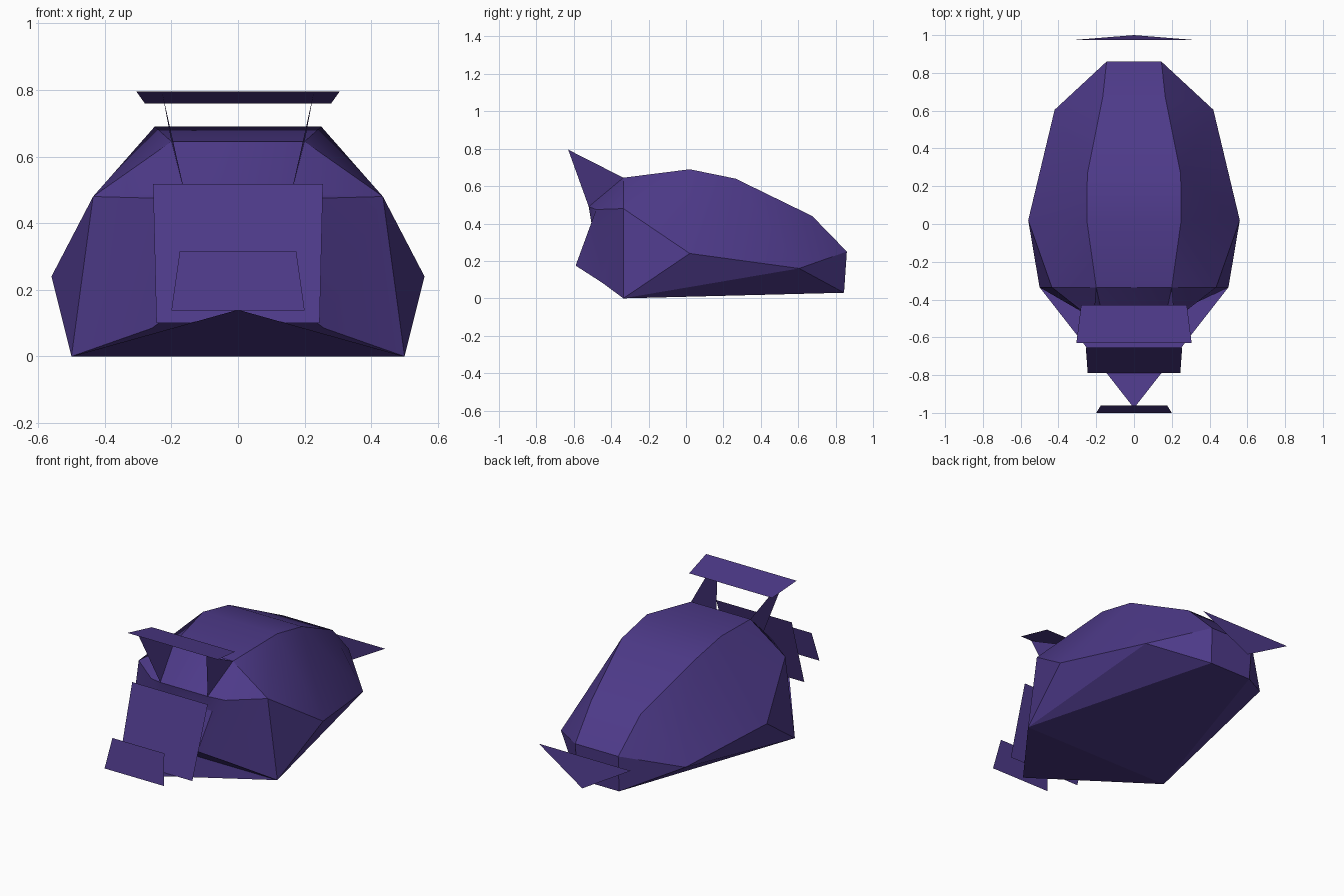
import bpy, bmesh, math

cube = bpy.data.objects.get("Cube")
if cube:
    bpy.data.objects.remove(cube, do_unlink=True)

purple = bpy.data.materials.new("deep_purple")
purple.use_nodes = True
color = (0.075, 0.042, 0.25, 1)
purple.diffuse_color = color
purple.node_tree.nodes["Principled BSDF"].inputs["Base Color"].default_value = color


def finish(name, bm, recalc=False):
    if recalc:
        bmesh.ops.recalc_face_normals(bm, faces=bm.faces)
    mesh = bpy.data.meshes.new(name)
    bm.to_mesh(mesh)
    bm.free()
    mesh.materials.append(purple)
    obj = bpy.data.objects.new(name, mesh)
    bpy.context.collection.objects.link(obj)
    return obj


def sheet(name, points):
    """A single flat panel."""
    bm = bmesh.new()
    bm.faces.new([bm.verts.new(p) for p in points])
    return finish(name, bm)


def wide_sheet(name, low, high):
    """Symmetric panel from two (half width, y, z) edges; zero width is a tip."""
    pts = [(-low[0], *low[1:]), low, high, (-high[0], *high[1:])]
    return sheet(name, list(dict.fromkeys(pts)))


# Corners of the left half of the shell
corners = {
    # roof rail, front to back
    "roof0": (0.20, -0.335, 0.645), "roof1": (0.25, 0.02, 0.69),
    "roof2": (0.247, 0.265, 0.64), "roof3": (0.165, 0.675, 0.44),
    "roof4": (0.145, 0.86, 0.25),
    # side ridge and floor
    "side0": (0.435, -0.335, 0.48), "side1": (0.56, 0.02, 0.24),
    "side2": (0.42, 0.605, 0.16),
    "floor0": (0.50, -0.335, 0.0), "floor1": (0.14, 0.845, 0.03),
    # front face and nose
    "brow": (0.16, -0.52, 0.49), "cheek0": (0.25, -0.48, 0.475),
    "cheek1": (0.258, -0.45, 0.085),
    "nose0": (0.18, -0.505, 0.40), "nose1": (0.14, -0.59, 0.175),
}
# Faces repeated on both sides
side_faces = [
    "side0 roof0 roof1", "side0 roof1 side1", "side1 roof1 roof2",
    "side1 roof2 side2", "side2 roof2 roof3", "side2 roof3 roof4",
    "side0 side1 floor0", "floor0 side1 side2", "floor0 side2 floor1",
    "side2 roof4 floor1", "roof0 side0 brow", "brow side0 cheek0",
    "side0 floor0 cheek1 cheek0", "brow cheek0 nose0",
    "cheek0 cheek1 nose1 nose0",
]
# Closed centre strip, spanning from side to side
loop = ("brow roof0 roof1 roof2 roof3 roof4 floor1 floor0 "
        "cheek1 nose1 nose0 brow").split()

bm = bmesh.new()
left = {k: bm.verts.new(p) for k, p in corners.items()}
right = {k: bm.verts.new((-x, y, z)) for k, (x, y, z) in corners.items()}
for face in side_faces:
    names = face.split()
    bm.faces.new([left[n] for n in names])
    bm.faces.new([right[n] for n in reversed(names)])
for a, b in zip(loop, loop[1:]):
    bm.faces.new([left[a], right[a], right[b], left[b]])
body = finish("body_shell", bm, recalc=True)
bpy.ops.object.select_all(action='DESELECT')
body.select_set(True)
bpy.context.view_layer.objects.active = body
bpy.ops.object.shade_smooth_by_angle(angle=math.radians(28))

# Fins carrying the wing
for name, s in (("left_fin", 1), ("right_fin", -1)):
    sheet(name, [(s * 0.16, -0.52, 0.49), (s * 0.20, -0.335, 0.645),
                 (s * 0.228, -0.63, 0.795)])

# Floating panels
wide_sheet("top_wing", (0.305, -0.63, 0.795), (0.28, -0.43, 0.76))
wide_sheet("front_panel", (0.245, -0.79, 0.10), (0.255, -0.655, 0.518))
wide_sheet("bumper_plate", (0.20, -1.0, 0.138), (0.175, -0.96, 0.315))
wide_sheet("nose_floor", (0.50, -0.335, 0.0), (0, -0.975, 0.14))
wide_sheet("tail_plate", (0, 1.0, 0.07), (0.31, 0.975, 0.25))
